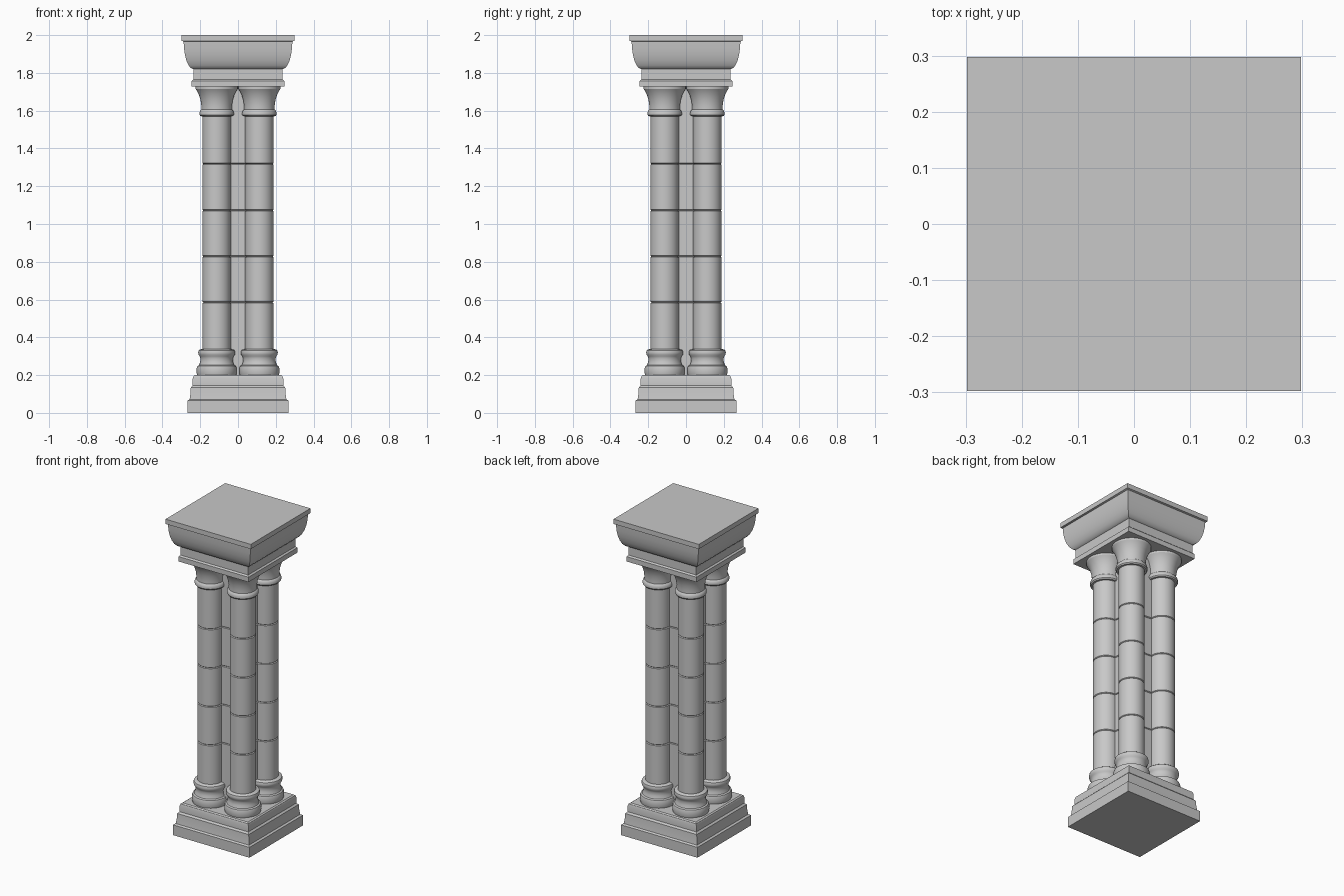
import bpy, bmesh, math

if "Cube" in bpy.data.objects:
    bpy.data.objects.remove(bpy.data.objects["Cube"], do_unlink=True)

stone = bpy.data.materials.new("grey_stone")
stone.use_nodes = True
stone.diffuse_color = (0.58, 0.58, 0.58, 1)
stone.node_tree.nodes["Principled BSDF"].inputs["Base Color"].default_value = (0.58, 0.58, 0.58, 1)

SPACING = 0.113
JOINTS = (0.585, 0.828, 1.072, 1.318)


def ring(sides, turn=0.0, radius=1.0):
    return [(radius * math.cos(turn + math.tau * i / sides),
             radius * math.sin(turn + math.tau * i / sides)) for i in range(sides)]


def loft(name, section, profile, x=0, y=0):
    """Stack scaled copies of a section along a (size, height) profile."""
    bm = bmesh.new()
    rows = [[bm.verts.new((u * s, v * s, z)) for u, v in section] for s, z in profile]
    n = len(section)
    for low, high in zip(rows, rows[1:]):
        for i in range(n):
            j = (i + 1) % n
            bm.faces.new((low[i], low[j], high[j], high[i]))
    bm.faces.new(rows[0][::-1])
    bm.faces.new(rows[-1])
    bmesh.ops.recalc_face_normals(bm, faces=bm.faces)
    mesh = bpy.data.meshes.new(name)
    bm.to_mesh(mesh)
    bm.free()
    mesh.materials.append(stone)
    obj = bpy.data.objects.new(name, mesh)
    obj.location = (x, y, 0)
    bpy.context.collection.objects.link(obj)
    bpy.ops.object.select_all(action="DESELECT")
    obj.select_set(True)
    bpy.context.view_layer.objects.active = obj
    bpy.ops.object.shade_smooth_by_angle(angle=math.radians(32))
    return obj


def grooved(size, depth=0.005, half=0.004):
    """Profile points of a straight shaft with a thin groove at each joint."""
    points = []
    for z in JOINTS:
        points += [(size, z - half), (size - depth, z), (size, z + half)]
    return points


square = ring(4, math.pi / 4, math.sqrt(2))
circle = ring(40)

# Moulded square base and cap
loft("base", square, [
    (0.267, 0), (0.267, 0.065), (0.256, 0.072), (0.252, 0.1), (0.25, 0.135),
    (0.24, 0.145), (0.24, 0.182), (0.236, 0.194), (0.228, 0.2)])
loft("cap", square, [
    (0.245, 1.727), (0.245, 1.758), (0.236, 1.766), (0.236, 1.82), (0.25, 1.826),
    (0.262, 1.84), (0.273, 1.865), (0.281, 1.895), (0.286, 1.93), (0.288, 1.966),
    (0.298, 1.97), (0.298, 2)])

# Core with shallow hollows between the columns
core = []
for i in range(4):
    a = i * math.pi / 2
    core.append((0.92 * math.cos(a), 0.92 * math.sin(a)))
    b = a + math.pi / 4
    core.append((1.45 * math.cos(b), 1.45 * math.sin(b)))
loft("core", core, [(0.115, 0.2)] + grooved(0.115) + [(0.115, 1.727)])

# Four round columns
foot = [(0.103, 0.199), (0.106, 0.21), (0.106, 0.236), (0.102, 0.248), (0.093, 0.253),
        (0.087, 0.27), (0.086, 0.288), (0.09, 0.3), (0.096, 0.308), (0.098, 0.32),
        (0.095, 0.331), (0.088, 0.336), (0.075, 0.338)]
head = [(0.075, 1.57), (0.086, 1.571), (0.091, 1.578), (0.091, 1.59), (0.087, 1.601),
        (0.081, 1.606), (0.081, 1.625), (0.085, 1.655), (0.094, 1.685), (0.106, 1.707),
        (0.112, 1.716), (0.112, 1.728)]
for side, x in (("right", -SPACING), ("left", SPACING)):
    for end, y in (("front", -SPACING), ("back", SPACING)):
        loft(f"{end}_{side}_column", circle, foot + grooved(0.075) + head, x, y)
